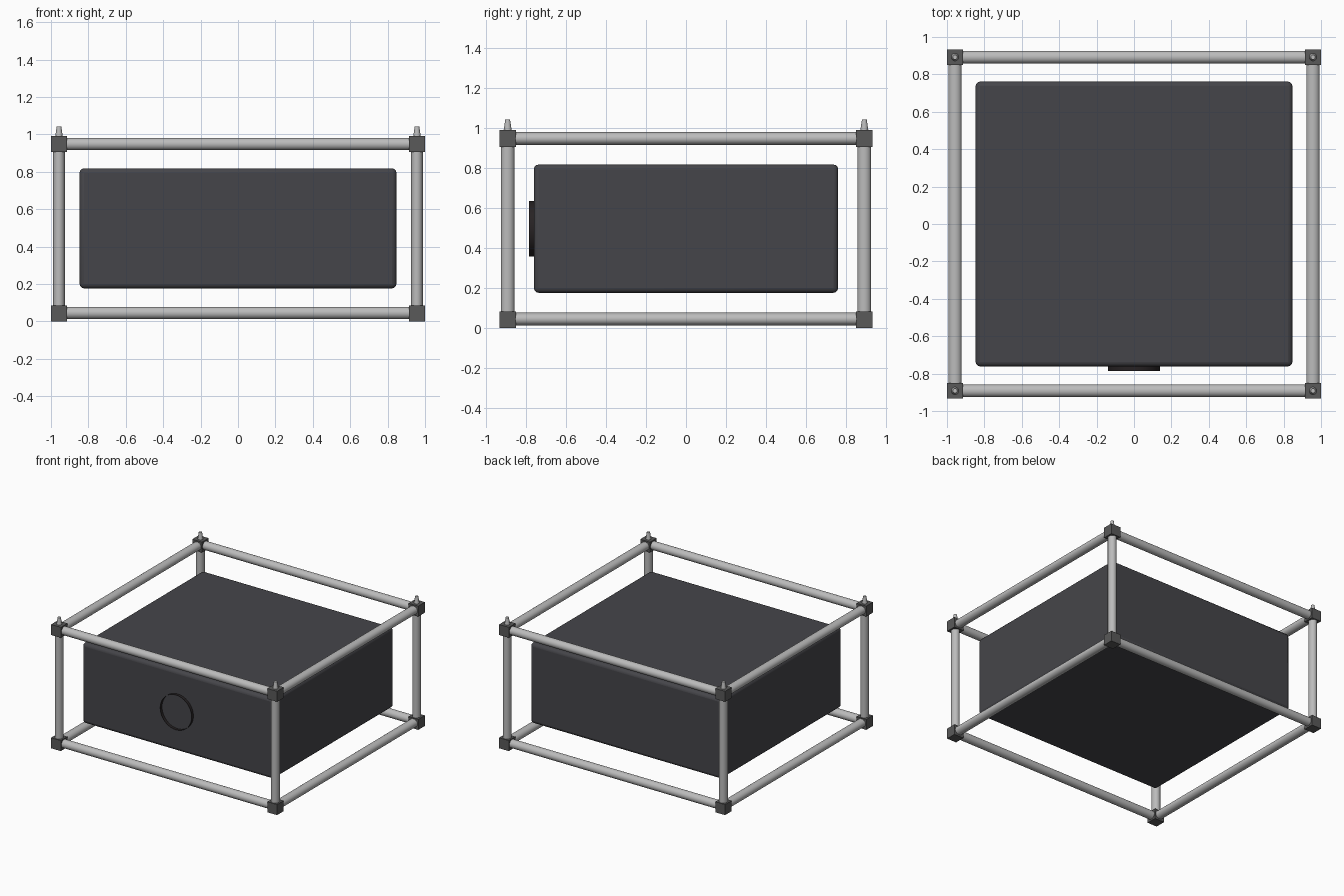
import bpy, bmesh
from math import pi

if "Cube" in bpy.data.objects:
    bpy.data.objects.remove(bpy.data.objects["Cube"])

CX, CY, Z0, Z1 = 0.957, 0.892, 0.042, 0.948   # corner block centres


def material(name, color):
    m = bpy.data.materials.new(name)
    m.diffuse_color = (*color, 1)
    m.use_nodes = True
    m.node_tree.nodes["Principled BSDF"].inputs["Base Color"].default_value = m.diffuse_color
    return m


body_mat = material("dark_plastic", (0.06, 0.06, 0.068))
block_mat = material("dark_grey", (0.10, 0.10, 0.10))
ring_mat = material("black", (0.02, 0.016, 0.017))
tube_mat = material("light_metal", (0.5, 0.5, 0.5))


def finish(name, mat, smooth=True):
    o = bpy.context.object
    o.name = name
    o.data.materials.append(mat)
    if smooth:
        bpy.ops.object.shade_smooth_by_angle(angle=0.6)
    return o


def box(name, loc, size, mat):
    bpy.ops.mesh.primitive_cube_add(size=1, location=loc)
    bpy.context.object.scale = size
    bpy.ops.object.transform_apply(location=False, rotation=False, scale=True)
    return finish(name, mat, False)


def tube(name, loc, rot, r1, r2, length):
    bpy.ops.mesh.primitive_cylinder_add(vertices=32, radius=1, depth=1, location=loc, rotation=rot)
    bpy.context.object.scale = (r1, r2, length)
    bpy.ops.object.transform_apply(location=False, rotation=True, scale=True)
    return finish(name, tube_mat)


# Main enclosure with softened edges
body = box("enclosure", (0, 0, 0.497), (1.695, 1.523, 0.642), body_mat)
bev = body.modifiers.new("Bevel", 'BEVEL')
bev.width, bev.segments = 0.025, 3
bpy.ops.object.shade_smooth_by_angle(angle=0.6)

# Thin open ring on the front face
bpy.ops.mesh.primitive_cylinder_add(vertices=48, radius=0.139, depth=0.04, end_fill_type='NOTHING',
                                    location=(0, -0.765, 0.497), rotation=(pi / 2, 0, 0))
finish("front_ring", ring_mat)

# Frame: corner blocks, pins and posts
for sx in (-1, 1):
    for sy in (-1, 1):
        x, y = sx * CX, sy * CY
        for z in (Z0, Z1):
            box("corner_block", (x, y, z), (0.086, 0.084, 0.084), block_mat)
        tube("post", (x, y, (Z0 + Z1) / 2), (0, 0, 0), 0.031, 0.034, Z1 - Z0)
        bpy.ops.mesh.primitive_cone_add(vertices=24, radius1=0.021, radius2=0.012, depth=0.06,
                                        location=(x, y, 1.013))
        finish("stacking_pin", tube_mat)

# Frame: horizontal rails
for z in (Z0 + 0.003, Z1):
    for s in (-1, 1):
        tube("rail_across", (0, s * CY, z), (0, pi / 2, 0), 0.033, 0.034, 2 * CX)
        tube("rail_side", (s * CX, 0, z), (pi / 2, 0, 0), 0.036, 0.032, 2 * CY)
